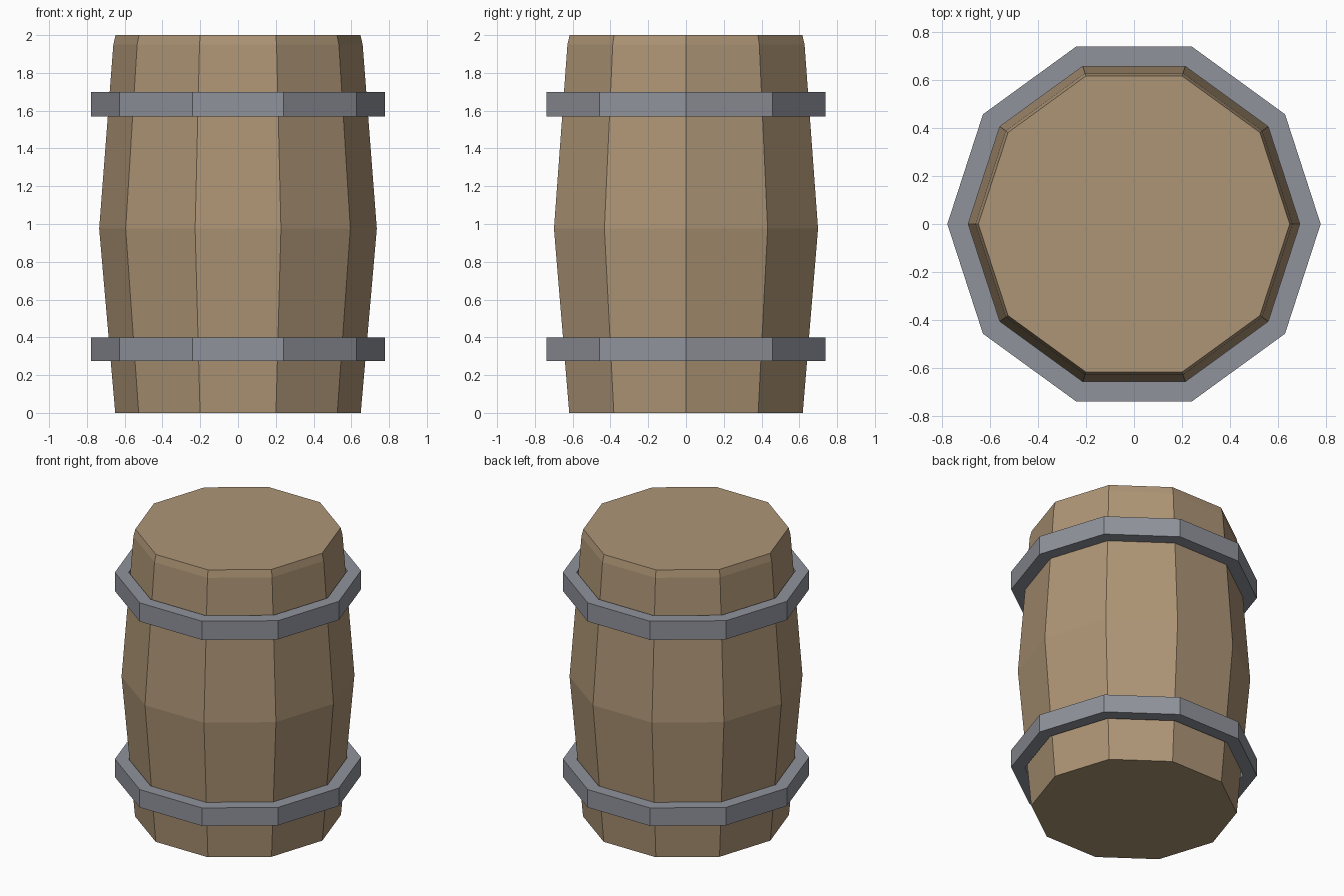
import bpy, bmesh
from math import cos, sin, pi

if "Cube" in bpy.data.objects:
    bpy.data.objects.remove(bpy.data.objects["Cube"])

SIDES = 10


def material(name, color):
    m = bpy.data.materials.new(name)
    m.diffuse_color = color
    m.use_nodes = True
    m.node_tree.nodes["Principled BSDF"].inputs["Base Color"].default_value = m.diffuse_color
    return m


def lathe(name, profile, mat, closed=False):
    """Revolve (radius, z) points into a ten-sided flat-faced solid."""
    bm = bmesh.new()
    rings = [[bm.verts.new((r * cos(2 * pi * i / SIDES), r * sin(2 * pi * i / SIDES), z))
              for i in range(SIDES)] for r, z in profile]
    pairs = list(zip(rings, rings[1:]))
    if closed:
        pairs.append((rings[-1], rings[0]))
    else:
        bm.faces.new(rings[0])
        bm.faces.new(rings[-1])
    for a, b in pairs:
        for i in range(SIDES):
            j = (i + 1) % SIDES
            bm.faces.new((a[i], a[j], b[j], b[i]))
    bmesh.ops.recalc_face_normals(bm, faces=bm.faces)
    mesh = bpy.data.meshes.new(name)
    bm.to_mesh(mesh)
    bm.free()
    mesh.materials.append(mat)
    obj = bpy.data.objects.new(name, mesh)
    bpy.context.collection.objects.link(obj)
    return obj


wood = material("wood", (0.42, 0.30, 0.18, 1))
iron = material("iron", (0.28, 0.29, 0.33, 1))

# Bulging wooden body with a slightly tapered top rim
lathe("barrel_body", [(0.65, 0), (0.735, 0.975), (0.66, 1.95), (0.648, 2.0)], wood)

# Two open metal hoops
for name, z0, z1 in (("lower_hoop", 0.275, 0.40), ("upper_hoop", 1.57, 1.70)):
    lathe(name, [(0.69, z0), (0.777, z0), (0.777, z1), (0.69, z1)], iron, closed=True)
